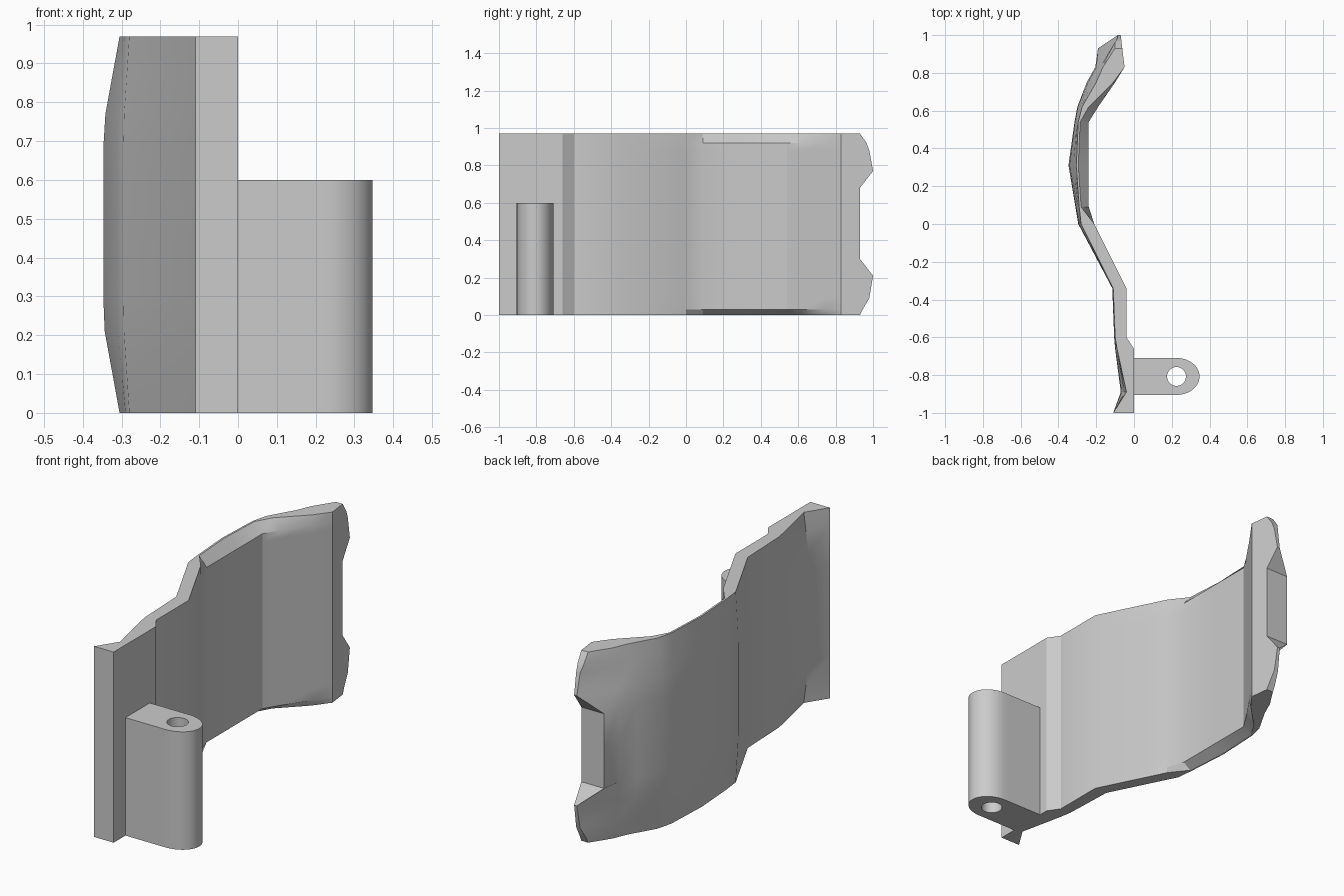
import bpy, bmesh, math

cube = bpy.data.objects.get("Cube")
if cube:
    bpy.data.objects.remove(cube, do_unlink=True)

grey = bpy.data.materials.new("plain grey")
grey.use_nodes = True
grey.diffuse_color = (0.6, 0.6, 0.6, 1)
grey.node_tree.nodes["Principled BSDF"].inputs["Base Color"].default_value = grey.diffuse_color


def finish(bm, name):
    bmesh.ops.remove_doubles(bm, verts=bm.verts, dist=0.0005)
    bmesh.ops.recalc_face_normals(bm, faces=bm.faces)
    mesh = bpy.data.meshes.new(name)
    bm.to_mesh(mesh)
    bm.free()
    mesh.materials.append(grey)
    obj = bpy.data.objects.new(name, mesh)
    bpy.context.collection.objects.link(obj)
    bpy.ops.object.select_all(action='DESELECT')
    obj.select_set(True)
    bpy.context.view_layer.objects.active = obj
    bpy.ops.object.shade_smooth_by_angle(angle=math.radians(30))
    return obj


# Curved plate: stations of y, inner x, inner x at the rims, outer x at the rims, outer x in the middle
HEIGHT = 0.97
stations = [
    (-1.0, 0, 0, -0.11, -0.11),
    (-0.89, 0, 0, -0.04, -0.07),
    (-0.66, 0, 0, -0.09, -0.1),
    (-0.6, -0.04, -0.04, -0.1, -0.105),
    (-0.34, -0.04, -0.04, -0.11, -0.115),
    (0, -0.21, -0.21, -0.28, -0.295),
    (0.09, -0.24, -0.28, -0.29, -0.31),
    (0.31, -0.24, -0.295, -0.305, -0.347),
    (0.54, -0.24, -0.285, -0.295, -0.315),
    (0.62, -0.19, -0.24, -0.275, -0.3),
    (0.75, -0.1, -0.11, -0.2, -0.25),
    (0.83, -0.05, -0.05, -0.165, -0.205),
]
# Notched end: height, y and outer x of each row
end_rows = [
    (0, 0.93, -0.1), (0.03, 0.945, -0.1), (0.09, 0.98, -0.09), (0.21, 1.0, -0.085),
    (0.3, 0.93, -0.19), (0.49, 0.93, -0.19), (0.68, 0.93, -0.19),
    (0.77, 1.0, -0.085), (0.88, 0.98, -0.09), (0.92, 0.965, -0.1), (HEIGHT, 0.93, -0.1),
]


def outer_x(z, rim, middle):
    t = min(1, min(z, HEIGHT - z) / 0.23)
    return rim + (middle - rim) * t


bm = bmesh.new()
grid = []
for y, inner, inner_rim, rim, middle in stations:
    a, b = [], []
    for z, _, _ in end_rows:
        x = inner_rim if z in (0, HEIGHT) else inner
        a.append(bm.verts.new((x, y, z)))
        b.append(bm.verts.new((outer_x(z, rim, middle), y, z)))
    grid.append(a + b[::-1])
a, b = [], []
for z, y, x in end_rows:
    a.append(bm.verts.new((-0.05 - 0.12 * (y - 0.83), y, z)))
    b.append(bm.verts.new((x, y, z)))
grid.append(a + b[::-1])

count = len(grid[0])
for p, q in zip(grid, grid[1:]):
    for i in range(count):
        j = (i + 1) % count
        bm.faces.new((p[i], p[j], q[j], q[i]))
for ring in (grid[0], grid[-1]):
    for i in range(len(end_rows) - 1):
        bm.faces.new((ring[i], ring[i + 1], ring[-2 - i], ring[-1 - i]))
finish(bm, "curved_plate")

# Hinge lug: rounded block with a through hole
CX, CY, HALF, NOSE, HOLE, TOP, SIDES = 0.225, -0.807, 0.098, 0.122, 0.05, 0.6, 48
bm = bmesh.new()
rings = []
for i in range(SIDES):
    angle = 2 * math.pi * i / SIDES
    c, s = math.cos(angle), math.sin(angle)
    if c >= 0:
        ox, oy = CX + NOSE * c, CY + HALF * s
    else:
        k = 1 / max(abs(c), abs(s))
        ox, oy = CX + CX * c * k, CY + HALF * s * k
    hx, hy = CX + HOLE * c, CY + HOLE * s
    rings.append([bm.verts.new(p) for p in
                  ((ox, oy, 0), (ox, oy, TOP), (hx, hy, TOP), (hx, hy, 0))])
for i in range(SIDES):
    p, q = rings[i], rings[(i + 1) % SIDES]
    for k in range(4):
        bm.faces.new((p[k], p[(k + 1) % 4], q[(k + 1) % 4], q[k]))
finish(bm, "hinge_lug")
